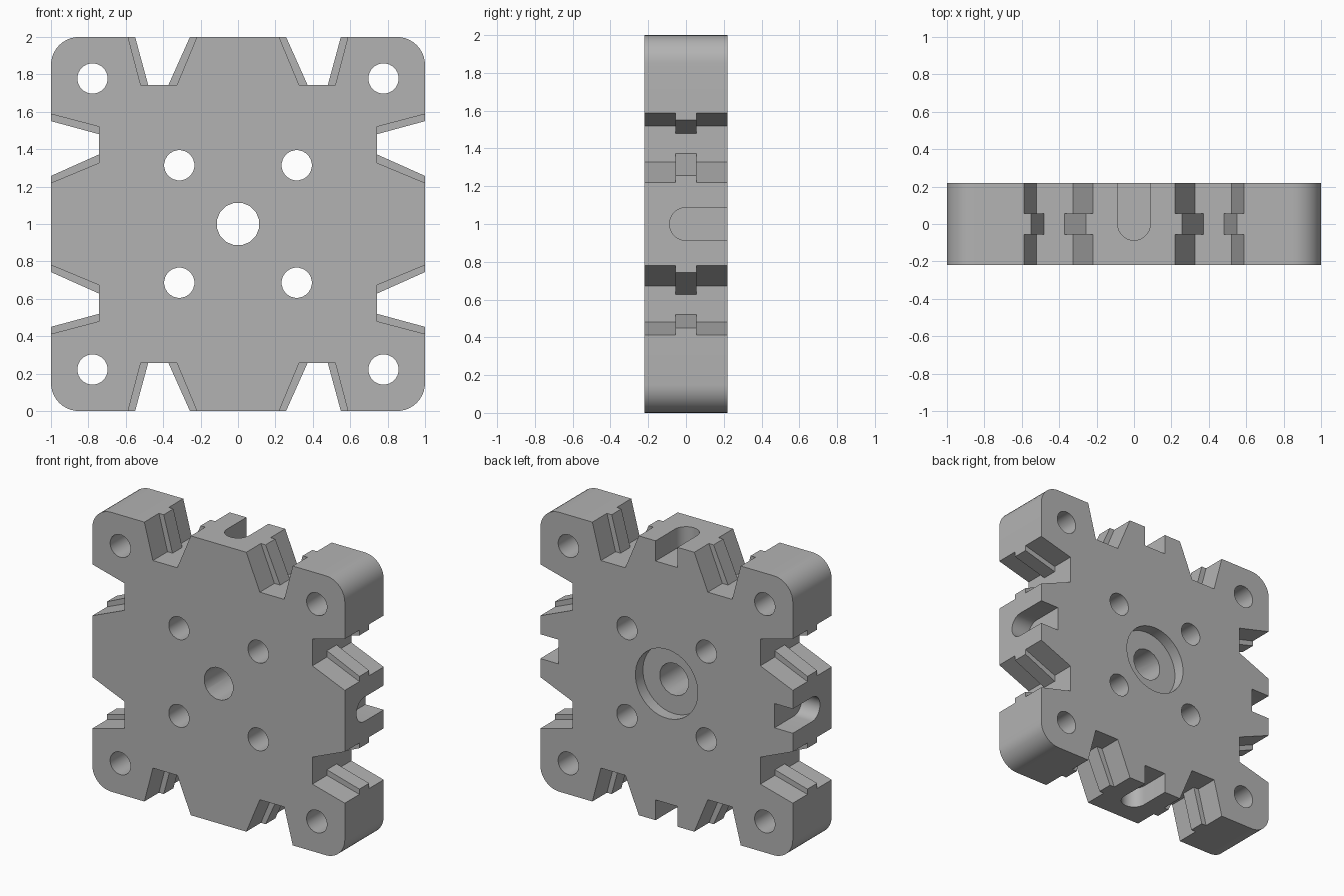
import bpy
import bmesh
from math import cos, sin, pi, radians
from mathutils import Matrix, Vector

HALF_DEPTH = 0.22
RIDGE = 0.055
FLOOR = 0.743
CORNER = 0.15

if "Cube" in bpy.data.objects:
    bpy.data.objects.remove(bpy.data.objects["Cube"])

grey = bpy.data.materials.new("plain grey")
grey.use_nodes = True
colour = (0.45, 0.45, 0.45, 1)
grey.diffuse_color = colour
grey.node_tree.nodes["Principled BSDF"].inputs["Base Color"].default_value = colour


def upright(u, v, d):
    """Profile in x/z, extruded along y."""
    return Vector((u, d, v))


def flat(u, v, d):
    """Profile in x/y, extruded along z."""
    return Vector((u, v, d))


def prism(bm, points, start, end, place=upright, turn=0):
    spin = Matrix.Rotation(turn * pi / 2, 3, 'Y')
    rings = [[bm.verts.new(spin @ place(u, v, d)) for u, v in points]
             for d in (start, end)]
    for ring in rings:
        bm.faces.new(ring)
    for i in range(len(points)):
        j = (i + 1) % len(points)
        bm.faces.new((rings[0][i], rings[0][j], rings[1][j], rings[1][i]))


def arc(cx, cy, radius, first, last, steps):
    angles = [radians(first + (last - first) * i / steps) for i in range(steps + 1)]
    return [(cx + radius * cos(a), cy + radius * sin(a)) for a in angles]


def circle(cx, cy, radius, sides):
    half = 180 / sides
    return arc(cx, cy, radius, half, 360 + half, sides)[:-1]


def make_object(name, bm):
    bmesh.ops.recalc_face_normals(bm, faces=bm.faces)
    mesh = bpy.data.meshes.new(name)
    bm.to_mesh(mesh)
    bm.free()
    obj = bpy.data.objects.new(name, mesh)
    bpy.context.collection.objects.link(obj)
    obj.location.z = 1
    mesh.materials.append(grey)
    return obj


# Plate outline: one side with two notches and a rounded corner, turned four times
notch = [(-0.55, 1), (-0.48, FLOOR), (-0.372, FLOOR), (-0.257, 1)]
side = notch + [(-x, z) for x, z in reversed(notch)]
side += arc(1 - CORNER, 1 - CORNER, CORNER, 90, 0, 10)
outline = []
for turn in range(4):
    outline += side
    side = [(z, -x) for x, z in side]
bm = bmesh.new()
prism(bm, outline, -HALF_DEPTH, HALF_DEPTH)
plate = make_object("mounting_plate", bm)

# Wider notches in front of and behind the central ridges
widening = bmesh.new()
wide = [(-0.614, 1.1), (-0.52, FLOOR), (-0.327, FLOOR), (-0.178, 1.1)]
for turn in range(4):
    for sx in (-1, 1):
        points = [(sx * x, z) for x, z in wide]
        prism(widening, points, -0.3, -RIDGE, turn=turn)
        prism(widening, points, RIDGE, 0.3, turn=turn)

# Through holes
holes = bmesh.new()
prism(holes, circle(0, 0, 0.115, 16), -0.3, 0.3)
for sx in (-1, 1):
    for sz in (-1, 1):
        for offset in (0.314, 0.778):
            prism(holes, circle(sx * offset, sz * offset, 0.081, 24), -0.3, 0.3)

# Round recess on the back
recess = bmesh.new()
prism(recess, circle(0, 0, 0.247, 40), HALF_DEPTH - 0.085, 0.3)

# Round-ended slots in the middle of each edge, open to the back
slots = bmesh.new()
slot = arc(0, 0, 0.087, 180, 360, 14) + [(0.087, 0.3), (-0.087, 0.3)]
for turn in range(4):
    prism(slots, slot, 0.855, 1.1, flat, turn)

cutters = []
for name, shape in (("notch_cutter", widening), ("hole_cutter", holes),
                    ("recess_cutter", recess), ("slot_cutter", slots)):
    cutter = make_object(name, shape)
    cutter.hide_render = True
    cutters.append(cutter)
    cut = plate.modifiers.new(name, 'BOOLEAN')
    cut.operation = 'DIFFERENCE'
    cut.solver = 'EXACT'
    cut.object = cutter

# Bake the cuts and remove the cutters
bpy.context.view_layer.update()
graph = bpy.context.evaluated_depsgraph_get()
finished = bpy.data.meshes.new_from_object(plate.evaluated_get(graph))
plate.modifiers.clear()
plate.data = finished
for cutter in cutters:
    bpy.data.objects.remove(cutter)

bpy.ops.object.select_all(action='DESELECT')
plate.select_set(True)
bpy.context.view_layer.objects.active = plate
bpy.ops.object.shade_smooth_by_angle(angle=radians(30))
